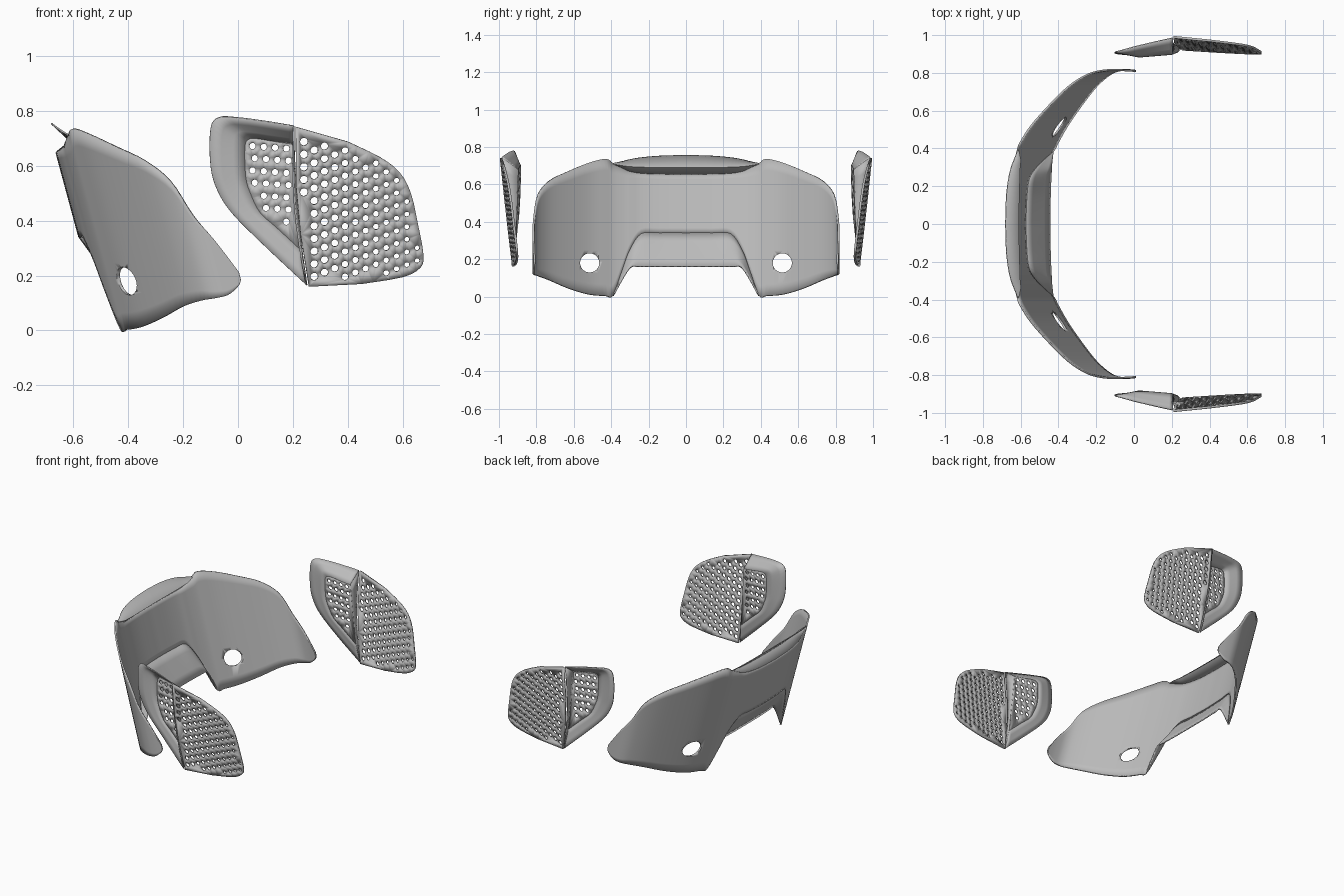
import bpy, bmesh, math
from mathutils import Vector

if "Cube" in bpy.data.objects:
    bpy.data.objects.remove(bpy.data.objects["Cube"])

GREY = (0.5, 0.5, 0.5, 1)
grey = bpy.data.materials.new("plain_grey")
grey.use_nodes = True
grey.diffuse_color = GREY
grey.node_tree.nodes["Principled BSDF"].inputs["Base Color"].default_value = GREY


def finish(name, bm, thickness, angle=35):
    """Turn a half-model sheet into a mirrored, thickened object."""
    bmesh.ops.remove_doubles(bm, verts=bm.verts, dist=0.0005)
    bmesh.ops.recalc_face_normals(bm, faces=bm.faces)
    mesh = bpy.data.meshes.new(name)
    bm.to_mesh(mesh)
    bm.free()
    for p in mesh.polygons:
        p.use_smooth = True
    mesh.set_sharp_from_angle(angle=math.radians(angle))
    mesh.materials.append(grey)
    obj = bpy.data.objects.new(name, mesh)
    bpy.context.collection.objects.link(obj)
    mirror = obj.modifiers.new("mirror", "MIRROR")
    mirror.use_axis = (False, True, False)
    if thickness:
        solid = obj.modifiers.new("thickness", "SOLIDIFY")
        solid.thickness = thickness
        solid.offset = 0
    return obj


def smooth(points, steps):
    """Catmull-Rom interpolation of tuples of any length."""
    out = []
    for i in range(len(points) - 1):
        a, b, c, d = (points[max(i - 1, 0)], points[i], points[i + 1],
                      points[min(i + 2, len(points) - 1)])
        for k in range(steps):
            t = k / steps
            out.append(tuple(q + t / 2 * (r - p + t * (2 * p - 5 * q + 4 * r - s
                             + t * (3 * (q - r) + s - p)))
                             for p, q, r, s in zip(a, b, c, d)))
    return out + [points[-1]]


def sheet(name, columns, thickness):
    """Skin neighbouring columns of points with quads."""
    bm = bmesh.new()
    grid = [[bm.verts.new(p) for p in col] for col in columns]
    for a, b in zip(grid, grid[1:]):
        for i in range(len(a) - 1):
            bm.faces.new((a[i], a[i + 1], b[i + 1], b[i]))
    bmesh.ops.dissolve_degenerate(bm, edges=bm.edges, dist=0.0003)
    return finish(name, bm, thickness)


def on_shell(g, y, z):
    return Vector((g - 0.27 * z, y, z))


# Wrapped shell: base x, y, lower edge z, upper edge z
shell_plan = [
    (-.485, 0, .34, .65), (-.48, .14, .34, .652), (-.468, .24, .335, .658),
    (-.453, .30, .25, .668), (-.442, .34, .14, .685), (-.424, .39, .005, .71),
    (-.403, .43, .004, .735), (-.35, .52, .012, .715), (-.265, .63, .045, .67),
    (-.175, .73, .088, .62), (-.10, .79, .11, .545), (-.05, .812, .118, .42),
    (0, .815, .13, .335), (.045, .812, .162, .245), (.06, .81, .185, .212)]
curve = smooth(shell_plan, 4)
rows = 12
shell = sheet("shell", [[on_shell(g, y, zb + (zt - zb) * i / rows)
                         for i in range(rows + 1)] for g, y, zb, zt in curve], 0.01)

# Round openings through the shell
bm = bmesh.new()
bmesh.ops.create_cone(bm, cap_ends=True, segments=40, radius1=.051, radius2=.051, depth=.5)
for v in bm.verts:
    v.co = Vector((v.co.z - .42, v.co.x + .515, v.co.y + .18))
cutter = finish("hole_cutter", bm, 0)
cutter.hide_render = True
cut = shell.modifiers.new("holes", "BOOLEAN")
cut.operation = "DIFFERENCE"
cut.object = cutter
cut.solver = "EXACT"
bpy.context.view_layer.objects.active = shell
for m in list(shell.modifiers):
    bpy.ops.object.modifier_apply(modifier=m.name)
bpy.data.objects.remove(cutter)

# Sloped shelf and leg flange under the shell
flange = smooth([(-.445, 0, .16), (-.444, .14, .16), (-.44, .25, .16),
                 (-.437, .29, .16), (-.434, .325, .12), (-.425, .39, .004)], 4)
sheet("lower_shelf", [[on_shell(*c[:3]).lerp(Vector(f), t / 4) for t in range(5)]
                      for c, f in zip(curve, flange)], 0.008)

# Folded spoiler on the upper edge: fold x, z and tip x, z
fold = smooth([(-.612, .69, -.68, .755), (-.61, .69, -.676, .751),
               (-.607, .692, -.664, .742), (-.605, .695, -.65, .732),
               (-.602, .70, -.635, .722), (-.612, .708, -.617, .712)], 4)
sheet("spoiler", [[on_shell(c[0], c[1], c[3]), Vector((f[0], c[1], f[1])),
                   Vector((f[2], c[1], f[3]))] for c, f in zip(curve, fold)], 0.006)


def inside(x, z, outline, margin):
    """True when a point lies in the outline, clear of its edges."""
    hit, p = False, Vector((x, z))
    for a, b in zip(outline, outline[1:] + outline[:1]):
        a, b = Vector(a), Vector(b)
        if (a.y > z) != (b.y > z) and x < a.x + (z - a.y) / (b.y - a.y) * (b.x - a.x):
            hit = not hit
        t = max(0, min(1, (p - a).dot(b - a) / (b - a).length_squared))
        if (a.lerp(b, t) - p).length < margin:
            return False
    return hit


def perforated(name, outline, depth, holes, thickness):
    """Flat panel with round holes; depth(x, z) gives its y."""
    bm = bmesh.new()

    def loop(points):
        vs = [bm.verts.new((x, 0, z)) for x, z in points]
        for a, b in zip(vs, vs[1:] + vs[:1]):
            bm.edges.new((a, b))

    loop(outline)
    for x, z, r in holes:
        if inside(x, z, outline, r + .008):
            loop([(x + r * math.cos(k * math.tau / 14), z + r * math.sin(k * math.tau / 14))
                  for k in range(14)])
    bmesh.ops.triangle_fill(bm, use_beauty=True, use_dissolve=False,
                            edges=bm.edges, normal=(0, 1, 0))
    for v in bm.verts:
        v.co.y = depth(v.co.x, v.co.z)
    return finish(name, bm, thickness)


def main_depth(x, z):
    return .925 - .07 * x + .107 * z


def recess_depth(x, z):
    return .882 + .08 * x + .025 * (.7 - z)


# Large outer grille, holes shrinking toward the rear
ridge = [(.258, .16), (.228, .35), (.212, .52), (.21, .742)]
main_outline = ridge + smooth([(.40, .688), (.52, .63), (.59, .575), (.63, .50), (.655, .39),
                               (.675, .28), (.665, .23), (.60, .195), (.45, .17)], 3)
main_holes = [(.24 + .0375 * c, .09 + .046 * r + .023 * (c % 2) - .008 * c,
               .0142 - .0005 * c) for c in range(13) for r in range(18)]
perforated("outer_grille", main_outline, main_depth, main_holes, 0.012)

# Scoop frame sloping from its rim down to the recessed grille
rim = smooth([(.203, .985, .745), (.10, .962, .762), (0, .938, .775), (-.07, .918, .776),
              (-.1, .91, .735), (-.1, .905, .6), (-.075, .9, .51), (-.02, .9, .425),
              (.1, .91, .305), (.25, .93, .165)], 4)
inner = smooth([(.2, .68), (.13, .69), (.07, .70), (.04, .697), (.025, .67), (.028, .56),
                (.045, .5), (.08, .43), (.14, .375), (.232, .29)], 4)
seat = [Vector((x, recess_depth(x, z), z)) for x, z in inner]
sheet("scoop_frame", [[Vector(a).lerp(b, t / 3) for t in range(4)]
                      for a, b in zip(rim, seat)], 0.006)

# Recessed grille inside the scoop
recess_holes = [(.053 + .041 * c + .008 * (r % 2), .672 - .0445 * r - .003 * c, .0115)
                for c in range(5) for r in range(10)]
perforated("inner_grille", inner, recess_depth, recess_holes, 0.006)

# Step wall joining the ridge to the recess
top, foot = Vector(rim[0]), Vector(rim[-1])
wall = []
for i in range(9):
    t = i / 8
    outer = top.lerp(foot, t) - Vector((.02 * math.sin(math.pi * t), 0, 0))
    wall.append([outer, seat[0].lerp(seat[-1], t)])
wall.append([foot, foot])
sheet("step_wall", wall, 0.006)
